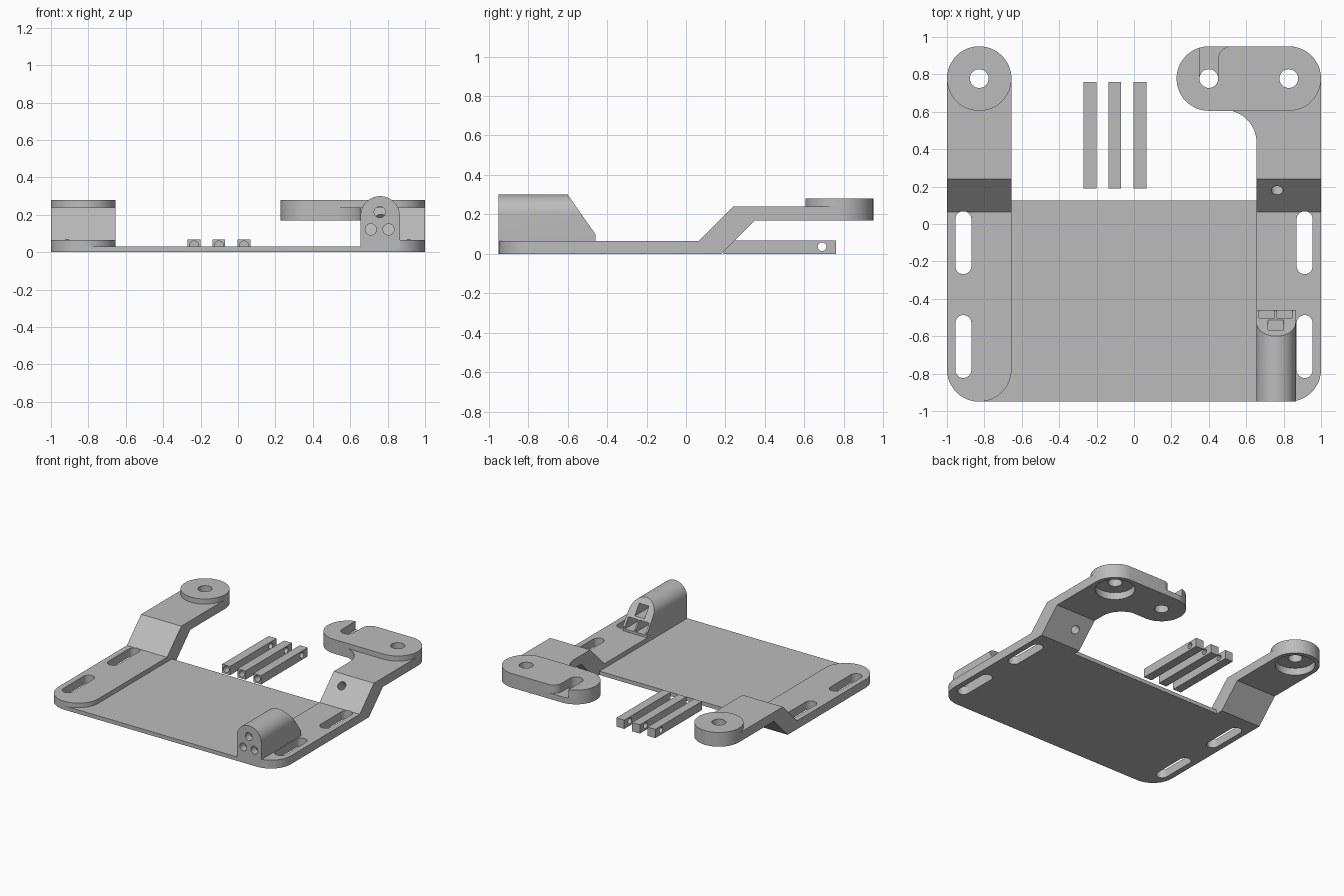
import bpy, bmesh
from math import sin, cos, pi, radians
from mathutils import Matrix

if "Cube" in bpy.data.objects:
    bpy.data.objects.remove(bpy.data.objects["Cube"])

grey = bpy.data.materials.new("plain_grey")
grey.use_nodes = True
colour = (0.5, 0.5, 0.5, 1)
grey.diffuse_color = colour
grey.node_tree.nodes["Principled BSDF"].inputs["Base Color"].default_value = colour


def arc(cx, cy, r, start, end, n=24):
    angles = [radians(start + (end - start) * i / n) for i in range(n + 1)]
    return [(cx + r * cos(a), cy + r * sin(a)) for a in angles]


def circle(cx, cy, r, n=48):
    return arc(cx, cy, r, 0, 360, n)[:-1]


def rect(x0, y0, x1, y1):
    return [(x0, y0), (x1, y0), (x1, y1), (x0, y1)]


def prism(name, pts, axis, lo, hi):
    """Extrude a 2D outline along an axis."""
    place = {"x": lambda a, b, h: (h, a, b),
             "y": lambda a, b, h: (a, h, b),
             "z": lambda a, b, h: (a, b, h)}[axis]
    bm = bmesh.new()
    face = bm.faces.new([bm.verts.new(place(a, b, lo)) for a, b in pts])
    new = bmesh.ops.extrude_face_region(bm, geom=[face])["geom"]
    moved = [v for v in new if isinstance(v, bmesh.types.BMVert)]
    bmesh.ops.translate(bm, verts=moved, vec=place(0, 0, hi - lo))
    bmesh.ops.recalc_face_normals(bm, faces=bm.faces)
    mesh = bpy.data.meshes.new(name)
    bm.to_mesh(mesh)
    bm.free()
    mesh.materials.append(grey)
    obj = bpy.data.objects.new(name, mesh)
    bpy.context.collection.objects.link(obj)
    return obj


def activate(obj):
    bpy.ops.object.select_all(action="DESELECT")
    obj.select_set(True)
    bpy.context.view_layer.objects.active = obj


def combine(obj, tool, operation):
    mod = obj.modifiers.new("combine", "BOOLEAN")
    mod.operation, mod.solver, mod.object = operation, "EXACT", tool
    activate(obj)
    bpy.ops.object.modifier_apply(modifier=mod.name)
    bpy.data.objects.remove(tool)


def add(obj, *shape):
    combine(obj, prism("piece", *shape), "UNION")


def cut(obj, *shape):
    combine(obj, prism("cutter", *shape), "DIFFERENCE")


R = 0.1725            # half width of an arm
ARM = 1 - R           # arm centre line
END = 0.7775          # arm end centre
BASE, LOW, STEP, TOP = 0.065, 0.17, 0.24, 0.28

# Thin base plate
frame = prism("mount_frame", rect(-ARM, -0.95, ARM, 0.125), "z", 0, 0.03)

# Cranked side arms with rounded front ends
crank = [(-END, 0), (0.18, 0), (0.35, LOW), (END, LOW), (END, STEP),
         (0.24, STEP), (0.065, BASE), (-END, BASE)]
for s in (-1, 1):
    add(frame, crank, "x", s * ARM - R, s * ARM + R)
    add(frame, circle(s * ARM, -END, R), "z", 0, BASE)

# Left-hand round boss, right-hand long pad and its curved web
add(frame, circle(-ARM, END, R), "z", LOW, TOP)
pad = arc(ARM, END, R, -90, 90) + arc(0.4, END, R, 90, 270)
add(frame, pad, "z", LOW, TOP)
web = arc(0.48, 0.435, 0.175, 0, 90) + [(0.48, 0.7), (0.75, 0.7), (0.75, 0.435)]
add(frame, web, "z", LOW, STEP)

# Arched channel block with a sloping back
arch = [(0.655, 0.02), (0.865, 0.02)] + arc(0.76, 0.195, 0.105, 0, 180)
block = prism("channel_block", arch, "y", -0.95, -0.46)
cut(block, [(-0.46, 0.1), (-0.67, 0.4), (-0.4, 0.4), (-0.4, 0.1)], "x", 0.5, 1)
combine(frame, block, "UNION")
for x, z in ((0.71, 0.122), (0.805, 0.122), (0.758, 0.215)):
    cut(frame, rect(x - 0.042, z - 0.039, x + 0.042, z + 0.039), "y", -0.89, -0.4)
    cut(frame, circle(x, z, 0.03, 32), "y", -1, -0.88)

# Strap slots, bolt holes and counterbores
for s in (-1, 1):
    for y0, y1 in ((-0.78, -0.53), (-0.225, 0.025)):
        x = s * 0.9125
        slot = arc(x, y1, 0.043, 0, 180) + arc(x, y0, 0.043, 180, 360)
        cut(frame, slot, "z", -0.1, 0.1)
    cut(frame, circle(s * ARM, END, 0.05), "z", 0.1, 0.4)
    cut(frame, circle(s * ARM, END, 0.14), "z", 0.1, 0.225)
cut(frame, circle(0.4, END, 0.05), "z", 0.1, 0.4)

# Open notch from the pad hole to the back edge
notch = [(0.35, 0.97), (0.35, END), (0.45, END)] + arc(0.52, 0.88, 0.07, 180, 90, 12)
cut(frame, notch + [(0.52, 0.97)], "z", 0.215, 0.4)

# Hole square to the right-hand slope
drill = prism("drill", circle(0, 0, 0.032, 32), "z", -0.2, 0.2)
drill.data.transform(Matrix.Translation((0.765, 0.18, 0.18)) @ Matrix.Rotation(pi / 4, 4, "X"))
combine(frame, drill, "DIFFERENCE")

# Three loose square rods
rods = []
for i, x in enumerate((-0.235, -0.1025, 0.0325)):
    rod = prism("rod_%d" % (i + 1), rect(x - 0.034, 0, x + 0.034, 0.068), "z", 0, 0)
    bpy.data.objects.remove(rod)
    rod = prism("square_rod_%d" % (i + 1), rect(x - 0.034, 0, x + 0.034, 0.068), "y", 0.19, 0.76)
    cut(rod, circle(x, 0.036, 0.024, 32), "y", 0.1, 0.4)
    cut(rod, circle(0.69, 0.036, 0.022, 32), "x", x - 0.1, x + 0.1)
    rods.append(rod)

for obj in [frame] + rods:
    activate(obj)
    bpy.ops.object.shade_smooth_by_angle(angle=radians(30))
